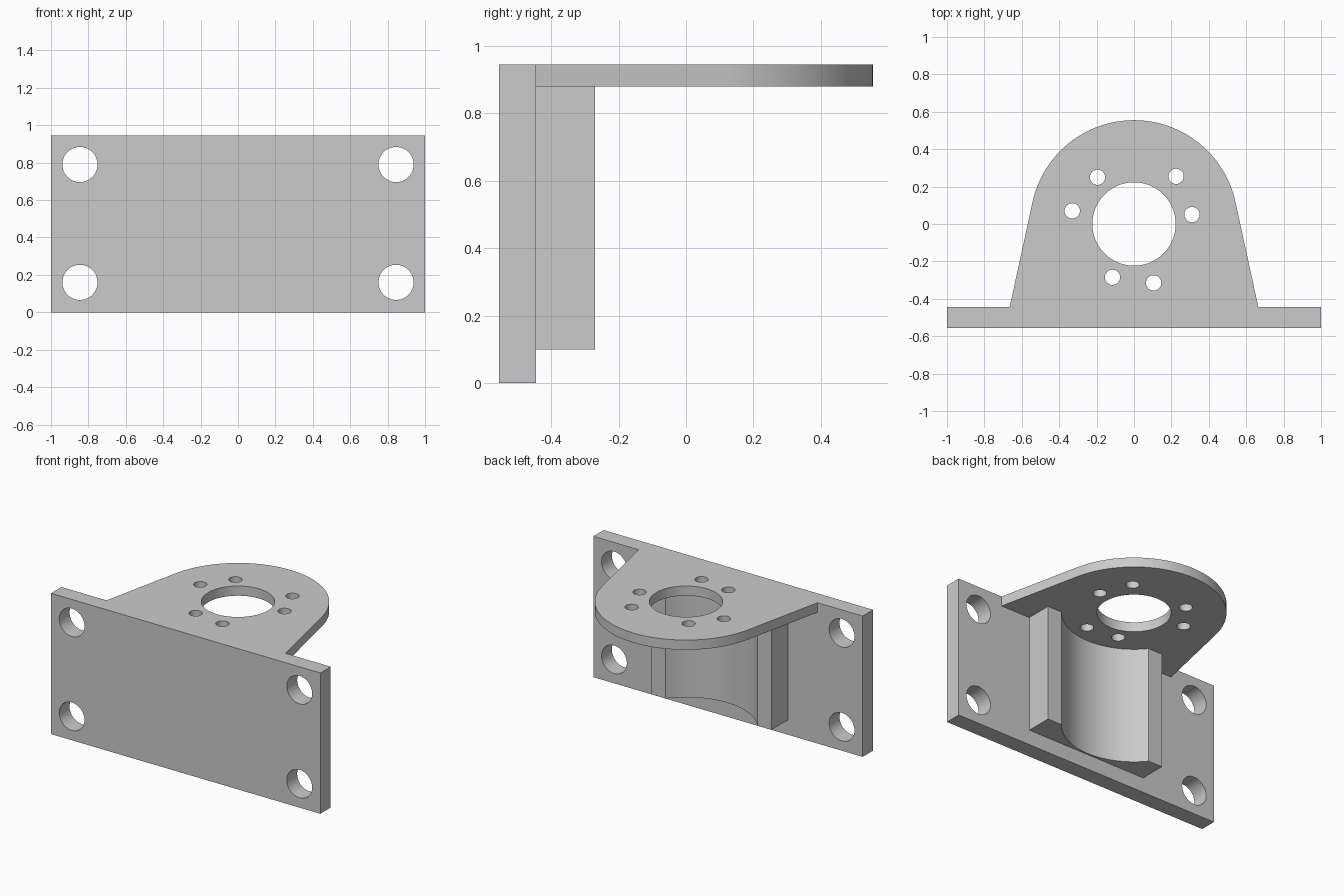
import bpy
import bmesh
from math import sin, cos, acos, atan2, hypot, pi, radians

cube = bpy.data.objects.get("Cube")
if cube:
    bpy.data.objects.remove(cube, do_unlink=True)

grey = bpy.data.materials.new("light grey metal")
grey.use_nodes = True
colour = (0.6, 0.6, 0.6, 1)
grey.diffuse_color = colour
grey.node_tree.nodes["Principled BSDF"].inputs["Base Color"].default_value = colour


def arc(radius, start, end, steps, centre=(0, 0)):
    return [(centre[0] + radius * cos(start + (end - start) * i / steps),
             centre[1] + radius * sin(start + (end - start) * i / steps))
            for i in range(steps + 1)]


def circle(centre, radius, steps=48):
    return arc(radius, 0, 2 * pi, steps, centre)[:-1]


def plate(name, loops, thickness, location, tilt=0):
    """Flat profile (outline first, then holes) extruded into a solid."""
    curve = bpy.data.curves.new(name, "CURVE")
    curve.dimensions = "2D"
    curve.fill_mode = "BOTH"
    curve.extrude = thickness / 2
    for loop in loops:
        spline = curve.splines.new("POLY")
        spline.points.add(len(loop) - 1)
        for point, (x, y) in zip(spline.points, loop):
            point.co = (x, y, 0, 1)
        spline.use_cyclic_u = True
    curve.materials.append(grey)
    obj = bpy.data.objects.new(name, curve)
    bpy.context.collection.objects.link(obj)
    obj.location = location
    obj.rotation_euler.x = tilt
    bpy.ops.object.select_all(action="DESELECT")
    obj.select_set(True)
    bpy.context.view_layer.objects.active = obj
    bpy.ops.object.convert(target="MESH")
    obj = bpy.context.object
    bm = bmesh.new()
    bm.from_mesh(obj.data)
    bmesh.ops.remove_doubles(bm, verts=bm.verts, dist=1e-5)
    bmesh.ops.recalc_face_normals(bm, faces=bm.faces)
    bm.to_mesh(obj.data)
    bm.free()
    bpy.ops.object.shade_smooth_by_angle(angle=radians(30))
    return obj


height, front, back = 0.945, -0.555, -0.445
shelf_bottom = 0.88

# Upright mounting plate with four corner holes
outline = [(-1, 0), (1, 0), (1, height), (-1, height)]
corners = [circle((x, z), 0.094) for x in (-0.845, 0.845) for z in (0.16, 0.79)]
plate("mounting_plate", [outline] + corners, back - front,
      (0, (front + back) / 2, 0), pi / 2)

# Rounded shelf: sides run tangent to the arc, with a bore and bolt holes
radius, foot = 0.555, 0.665
tangent = acos(radius / hypot(foot, back)) + atan2(back, foot)
outline = [(-foot, back), (foot, back)] + arc(radius, tangent, pi - tangent, 64)
bolts = [(0.225, 0.255), (0.31, 0.05), (-0.195, 0.25),
         (-0.33, 0.07), (-0.115, -0.285), (0.105, -0.315)]
holes = [circle((0, 0), 0.223, 72)] + [circle(p, 0.041, 32) for p in bolts]
plate("shelf", [outline] + holes, height - shelf_bottom,
      (0, 0, (height + shelf_bottom) / 2))

# Support block with a cylindrical cradle cut in its rear face
half, rear, edge, block_bottom = 0.447, -0.27, 0.34, 0.1
start = atan2(rear, edge)
cradle = arc(hypot(edge, rear), start, -pi - start, 48)
outline = [(-half, rear), (-half, back), (half, back), (half, rear)] + cradle
plate("cradle_block", [outline], shelf_bottom - block_bottom,
      (0, 0, (shelf_bottom + block_bottom) / 2))
